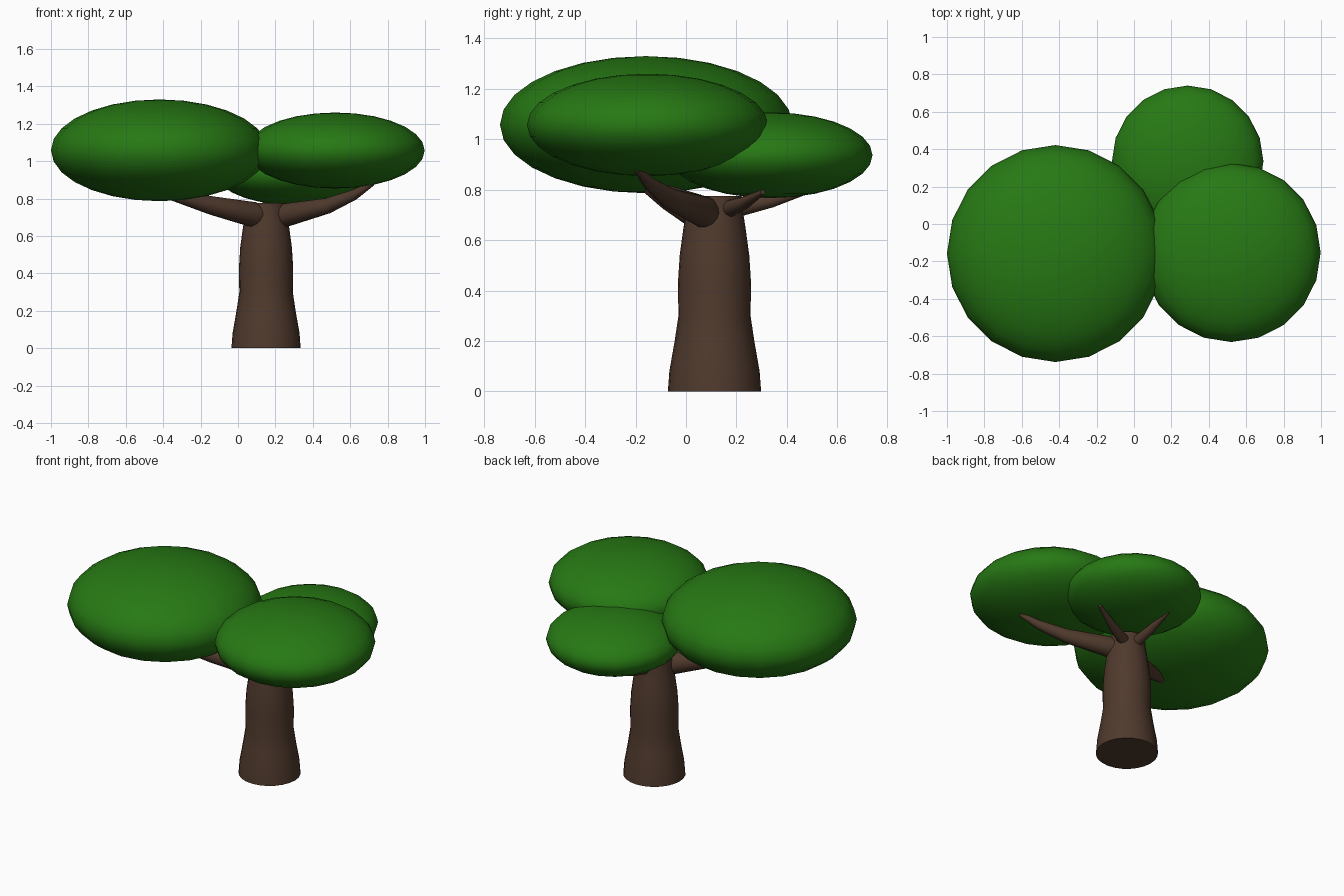
import bpy, bmesh, math
from mathutils import Vector

if "Cube" in bpy.data.objects:
    bpy.data.objects.remove(bpy.data.objects["Cube"])


def material(name, color):
    m = bpy.data.materials.new(name)
    m.diffuse_color = color
    m.use_nodes = True
    m.node_tree.nodes["Principled BSDF"].inputs["Base Color"].default_value = m.diffuse_color
    return m


bark = material("bark", (0.08, 0.042, 0.026, 1))
leaf = material("leaf", (0.02, 0.19, 0.007, 1))


def tube(name, rings, sides, upright=False):
    """Skin a closed tube through (x, y, z, radius) stations."""
    bm = bmesh.new()
    pts = [Vector(r[:3]) for r in rings]
    loops = []
    for i, p in enumerate(pts):
        d = pts[min(i + 1, len(pts) - 1)] - pts[max(i - 1, 0)]
        d.normalize()
        u = Vector((1, 0, 0)) if upright else d.cross(Vector((0, 0, 1))).normalized()
        v = d.cross(u)
        loop = []
        for k in range(sides):
            a = 2 * math.pi * k / sides
            loop.append(bm.verts.new(p + rings[i][3] * (u * math.cos(a) + v * math.sin(a))))
        loops.append(loop)
    for a, b in zip(loops, loops[1:]):
        for k in range(sides):
            n = (k + 1) % sides
            bm.faces.new((a[k], a[n], b[n], b[k]))
    bm.faces.new(loops[0][::-1])
    bm.faces.new(loops[-1])
    bmesh.ops.recalc_face_normals(bm, faces=bm.faces)
    me = bpy.data.meshes.new(name)
    bm.to_mesh(me)
    bm.free()
    ob = bpy.data.objects.new(name, me)
    bpy.context.collection.objects.link(ob)
    finish(ob, bark)


def finish(ob, mat):
    ob.data.materials.append(mat)
    bpy.ops.object.select_all(action="DESELECT")
    ob.select_set(True)
    bpy.context.view_layer.objects.active = ob
    bpy.ops.object.shade_smooth_by_angle(angle=math.radians(40))


# Trunk, flared at the base
profile = [(0, 0.185), (0.08, 0.179), (0.2, 0.158), (0.3, 0.143), (0.43, 0.145),
           (0.54, 0.138), (0.65, 0.123), (0.72, 0.112), (0.775, 0.108)]
tube("trunk", [(0.15, 0.113, z, r) for z, r in profile], 24, upright=True)

# Branches reaching into the leaf pads
branches = {
    "left_branch": [(0.14, 0.075, 0.705, 0.05), (0.08, 0.04, 0.715, 0.068),
                    (-0.14, -0.06, 0.763, 0.05), (-0.38, -0.17, 0.825, 0.025)],
    "right_branch": [(0.21, 0.1, 0.70, 0.045), (0.255, 0.07, 0.712, 0.063),
                     (0.48, -0.06, 0.762, 0.042), (0.62, -0.14, 0.82, 0.028),
                     (0.72, -0.195, 0.88, 0.012)],
    "back_right_branch": [(0.2, 0.16, 0.72, 0.036), (0.36, 0.23, 0.747, 0.026),
                          (0.52, 0.305, 0.79, 0.01)],
    "back_branch": [(0.15, 0.18, 0.72, 0.036), (0.15, 0.34, 0.755, 0.026),
                    (0.15, 0.5, 0.80, 0.01)],
}
for name, path in branches.items():
    tube(name, path, 14)

# Flattened leaf pads: centre, horizontal radius, vertical radius
pads = {
    "left_leaf_pad": ((-0.42, -0.158, 1.058), 0.58, 0.272),
    "right_leaf_pad": ((0.52, -0.153, 1.057), 0.478, 0.203),
    "back_leaf_pad": ((0.287, 0.335, 0.937), 0.405, 0.17),
}
for name, (loc, r, h) in pads.items():
    bpy.ops.mesh.primitive_uv_sphere_add(segments=20, ring_count=14, radius=1, location=loc)
    ob = bpy.context.object
    ob.name = name
    ob.scale = (r, r, h)
    bpy.ops.object.transform_apply(location=False, rotation=False, scale=True)
    finish(ob, leaf)
